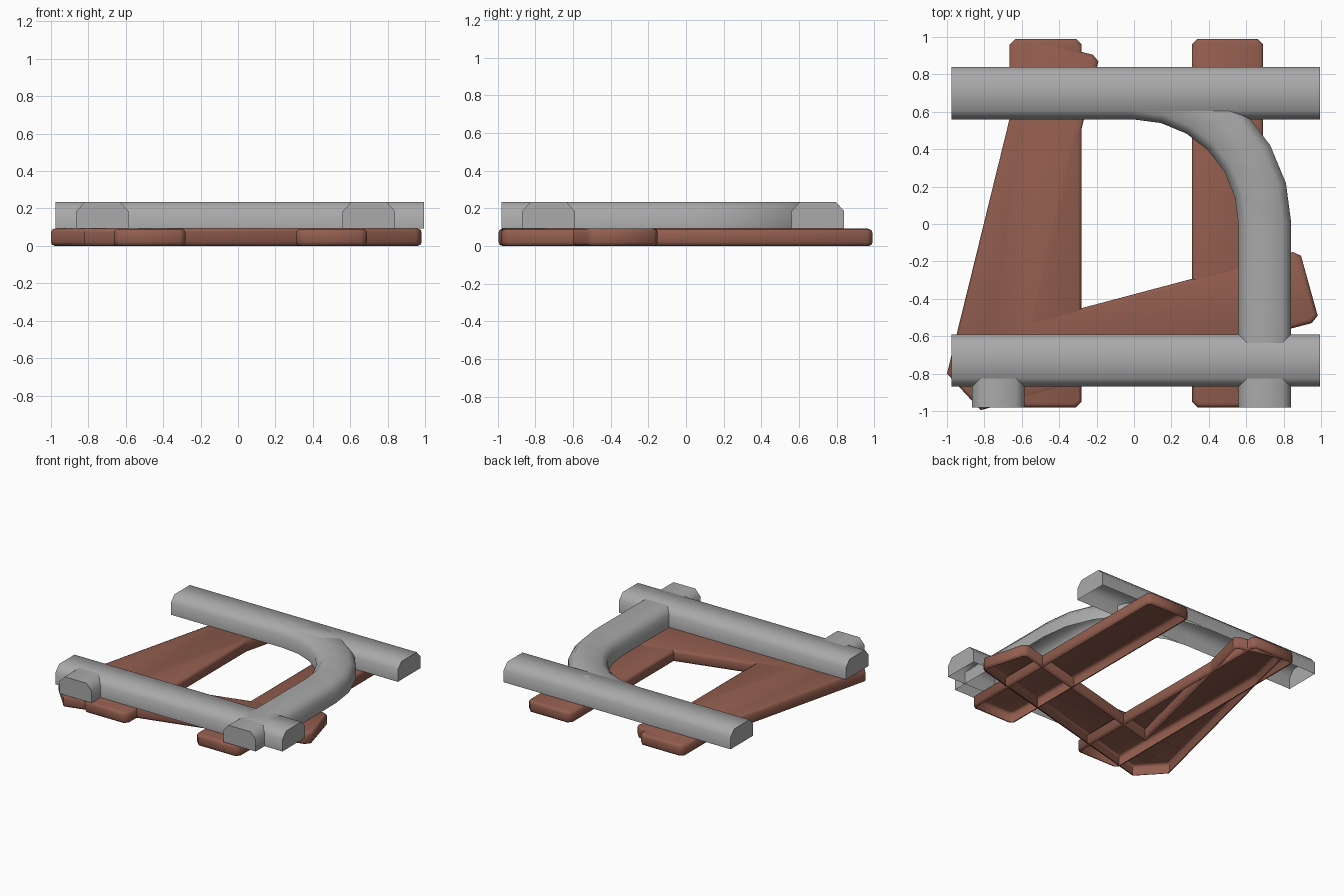
import bpy, bmesh, math
from mathutils import Vector

if "Cube" in bpy.data.objects:
    bpy.data.objects.remove(bpy.data.objects["Cube"])


def material(name, color):
    m = bpy.data.materials.new(name)
    m.diffuse_color = (*color, 1)
    m.use_nodes = True
    m.node_tree.nodes["Principled BSDF"].inputs["Base Color"].default_value = m.diffuse_color
    return m


grey = material("pipe grey", (0.40, 0.40, 0.40))
brown = material("rust brown", (0.29, 0.11, 0.077))


def finish(bm, name, mat, angle):
    me = bpy.data.meshes.new(name)
    bm.to_mesh(me)
    bm.free()
    ob = bpy.data.objects.new(name, me)
    bpy.context.collection.objects.link(ob)
    me.materials.append(mat)
    bpy.ops.object.select_all(action='DESELECT')
    ob.select_set(True)
    bpy.context.view_layer.objects.active = ob
    bpy.ops.object.shade_smooth_by_angle(angle=math.radians(angle))
    return ob


def plate(name, outline, top):
    """Rounded slab from an outline, hollow and open underneath."""
    bm = bmesh.new()
    base = bm.faces.new([bm.verts.new((x, y, 0)) for x, y in outline])
    ext = bmesh.ops.extrude_face_region(bm, geom=[base], use_keep_orig=True)
    for v in ext["geom"]:
        if isinstance(v, bmesh.types.BMVert):
            v.co.z = top
    bmesh.ops.recalc_face_normals(bm, faces=bm.faces[:])
    rims = [e for e in bm.edges if abs(e.verts[0].co.z - e.verts[1].co.z) < 1e-5]
    bmesh.ops.bevel(bm, geom=rims, offset=0.02, segments=2, profile=0.5,
                    affect='EDGES')
    under = [f for f in bm.faces if all(v.co.z < 1e-4 for v in f.verts)]
    bmesh.ops.delete(bm, geom=under, context='FACES')
    return finish(bm, name, brown, 50)


def strip(name, x0, x1, y0=-0.98, y1=0.99, c=0.03):
    """Straight plank with clipped corners."""
    return plate(name, [(x0 + c, y0), (x1 - c, y0), (x1, y0 + c), (x1, y1 - c),
                        (x1 - c, y1), (x0 + c, y1), (x0, y1 - c), (x0, y0 + c)],
                 0.09)


# half-pipe cross-section: sideways offset, height
SECTION = [(-0.14, 0.092), (-0.14, 0.185), (-0.095, 0.235),
           (0.095, 0.235), (0.14, 0.185), (0.14, 0.092)]


def half_pipe(name, path):
    """Sweep the open-bottomed section along a flat path and cap both ends."""
    pts = [Vector(p) for p in path]
    bm = bmesh.new()
    rings = []
    for i, p in enumerate(pts):
        a = (p - pts[i - 1]).normalized() if i else None
        b = (pts[i + 1] - p).normalized() if i < len(pts) - 1 else None
        d = ((a or b) + (b or a)).normalized()
        side = Vector((-d.y, d.x)) / d.dot(a or b)
        rings.append([bm.verts.new((*(p + side * s), z)) for s, z in SECTION])
    for r, q in zip(rings, rings[1:]):
        for k in range(len(SECTION) - 1):
            bm.faces.new((r[k], q[k], q[k + 1], r[k + 1]))
    bm.faces.new(rings[0])
    bm.faces.new(rings[-1][::-1])
    bmesh.ops.recalc_face_normals(bm, faces=bm.faces[:])
    # make sure the flat top looks upward
    tops = [f for f in bm.faces if all(v.co.z > 0.234 for v in f.verts)]
    if tops[0].normal.z < 0:
        bmesh.ops.reverse_faces(bm, faces=bm.faces[:])
    return finish(bm, name, grey, 52)


# base planks
strip("left_plank", -0.665, -0.28)
strip("right_plank", 0.31, 0.69)

# angled two-legged base piece with a clipped outer corner
plate("angled_plank",
      [(-1.0, -0.8), (-0.82, -0.995), (0.95, -0.53), (0.982, -0.49),
       (0.893, -0.17), (0.85, -0.15), (-0.537, -0.518), (-0.19, 0.87),
       (-0.22, 0.905), (-0.53, 0.985), (-0.57, 0.95)], 0.093)

# straight pipes and short branch
half_pipe("back_pipe", [(-0.975, 0.70), (0.995, 0.70)])
half_pipe("front_pipe", [(-0.975, -0.73), (0.995, -0.73)])
half_pipe("branch_stub", [(-0.725, -0.80), (-0.725, -0.98)])

# curved pipe leaving the back pipe and crossing the front one
arc = [(0.70 * math.sin(math.radians(t)), 0.70 * math.cos(math.radians(t)))
       for t in range(0, 91, 15)]
half_pipe("curved_pipe", [(-0.5, 0.70)] + arc + [(0.70, -0.98)])
